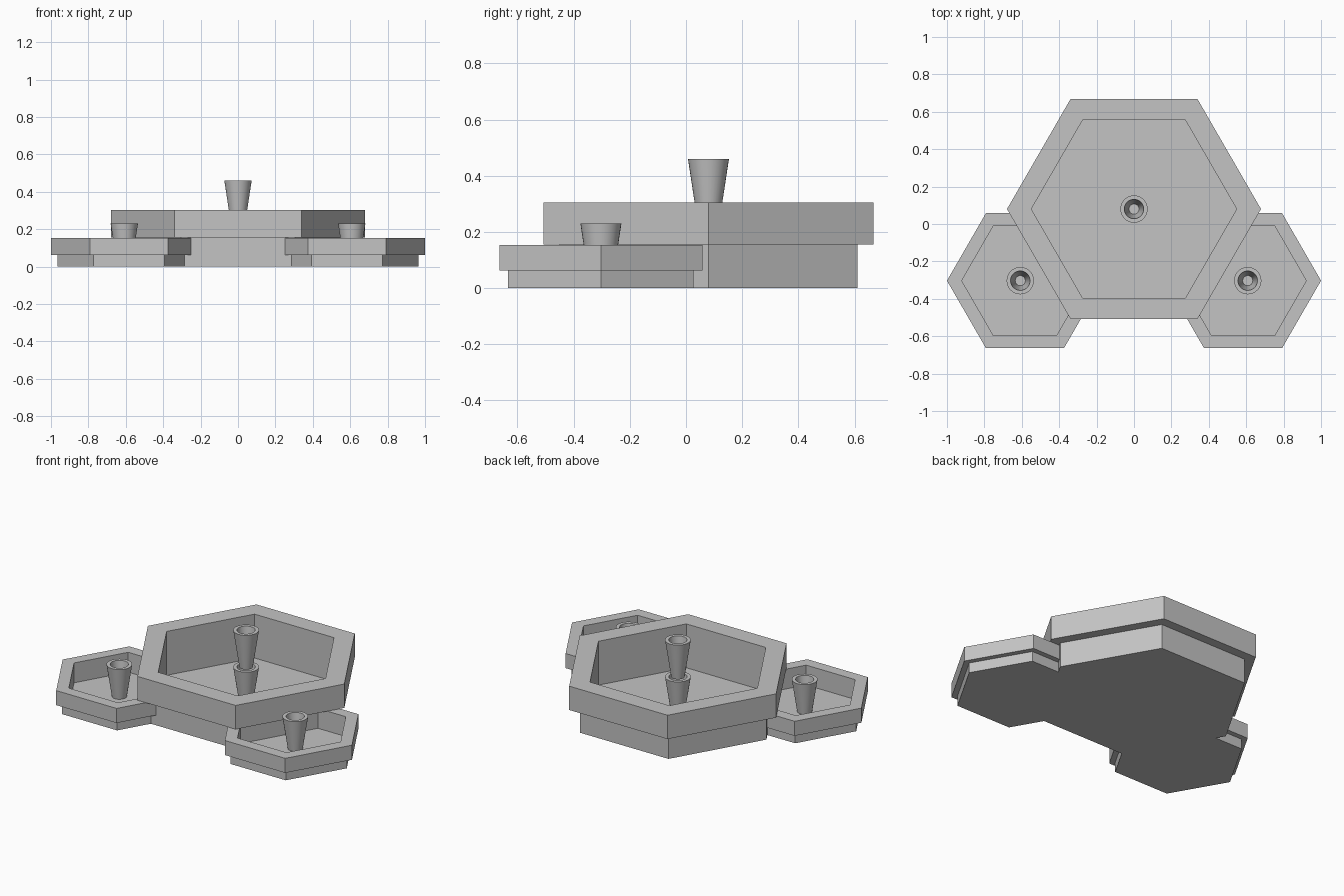
import bpy, bmesh, math

cube = bpy.data.objects.get("Cube")
if cube:
    bpy.data.objects.remove(cube, do_unlink=True)

stone = bpy.data.materials.new("grey stone")
grey = (0.55, 0.55, 0.55, 1)
stone.diffuse_color = grey
stone.use_nodes = True
stone.node_tree.nodes["Principled BSDF"].inputs["Base Color"].default_value = grey


def lathe(name, profile, sides, centre, smooth=False):
    """Turn a closed (radius, height) profile that starts and ends on the axis."""
    bm = bmesh.new()
    rings = []
    for r, z in profile:
        count = sides if r > 0 else 1
        rings.append([bm.verts.new((r * math.cos(math.tau * i / sides),
                                    r * math.sin(math.tau * i / sides), z))
                      for i in range(count)])
    for a, b in zip(rings, rings[1:]):
        if len(a) == 1:
            bm.faces.new(b)
        elif len(b) == 1:
            bm.faces.new(a)
        else:
            for i in range(sides):
                j = (i + 1) % sides
                bm.faces.new((a[i], a[j], b[j], b[i]))
    # The axis points only mark the caps
    bmesh.ops.delete(bm, geom=[v for v in bm.verts if not v.link_faces], context='VERTS')
    bmesh.ops.recalc_face_normals(bm, faces=bm.faces)
    mesh = bpy.data.meshes.new(name)
    bm.to_mesh(mesh)
    bm.free()
    mesh.materials.append(stone)
    obj = bpy.data.objects.new(name, mesh)
    obj.location = (*centre, 0)
    bpy.context.collection.objects.link(obj)
    if smooth:
        bpy.ops.object.select_all(action='DESELECT')
        obj.select_set(True)
        bpy.context.view_layer.objects.active = obj
        bpy.ops.object.shade_smooth_by_angle(angle=math.radians(30))
    return obj


def basin(name, centre, foot, outer, inner, ledge, top, floor=0.03):
    """Hexagonal trough with an overhanging rim."""
    return lathe(name, [(0, 0), (foot, 0), (foot, ledge), (outer, ledge), (outer, top),
                        (inner, top), (inner, floor), (0, floor)], 6, centre)


def nozzle(name, centre, base):
    """Tapered hollow cup."""
    top = base + 0.23
    return lathe(name, [(0, base), (0.038, base), (0.073, top), (0.052, top),
                        (0.027, base + 0.03), (0, base + 0.03)], 32, centre, True)


# Main basin with two stacked nozzles
main = (0, 0.08)
basin("main_basin", main, 0.612, 0.679, 0.549, 0.155, 0.304)
nozzle("main_lower_nozzle", main, 0)
nozzle("main_upper_nozzle", main, 0.23)

# Helper that trims the side basins where they enter the main wall
cutter = lathe("trim_helper", [(0, -0.1), (0.59, -0.1), (0.59, 0.4), (0, 0.4)], 6, main)
cutter.hide_render = True
cutter.hide_viewport = True
cutter.display_type = 'WIRE'

# Side basins
for side, sign in (("left", 1), ("right", -1)):
    bowl = basin(side + "_basin", (sign * 0.583, -0.303), 0.381, 0.417, 0.338, 0.063, 0.154)
    trim = bowl.modifiers.new("trim", 'BOOLEAN')
    trim.operation = 'DIFFERENCE'
    trim.solver = 'EXACT'
    trim.object = cutter
    nozzle(side + "_nozzle", (sign * 0.608, -0.303), 0)
